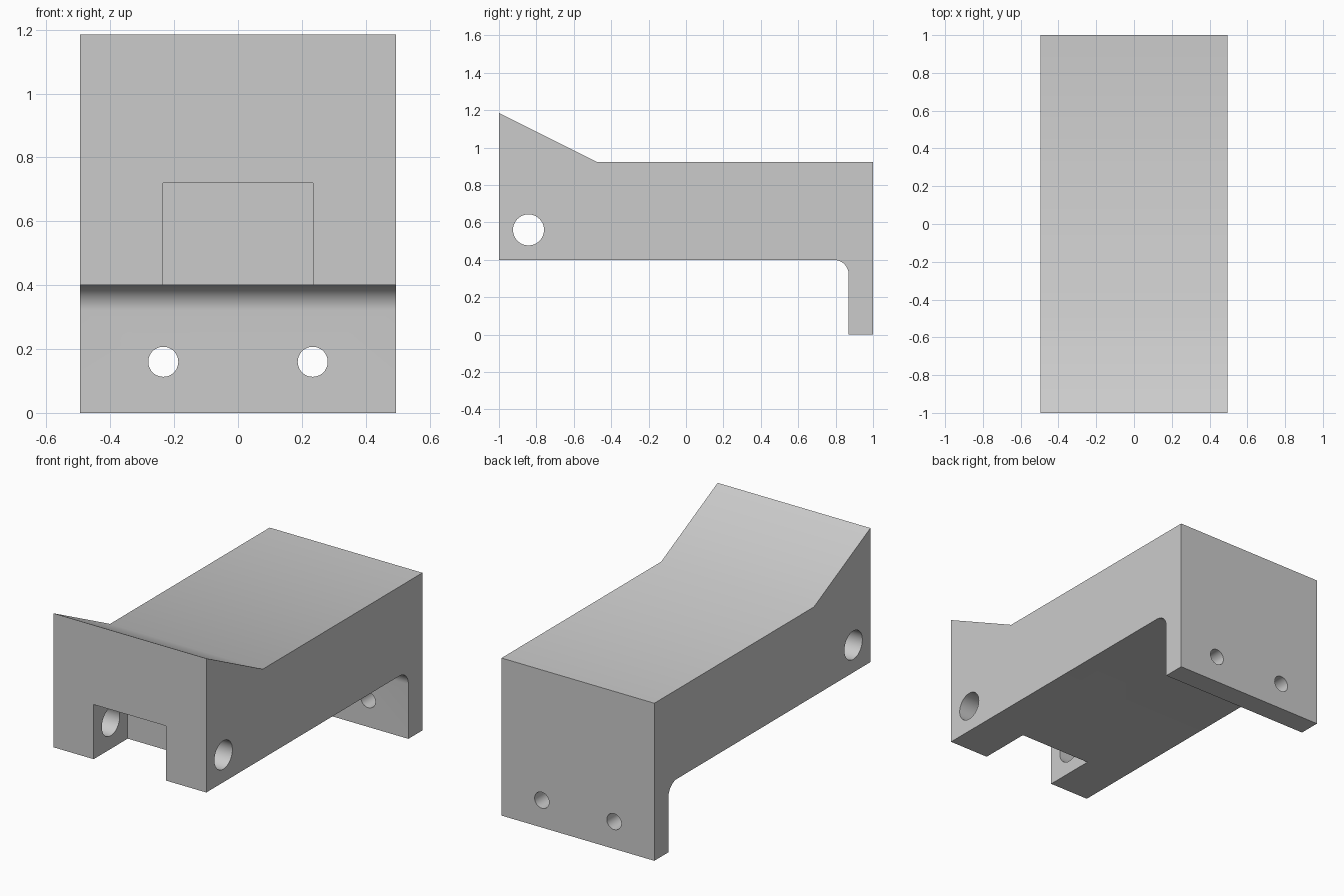
import bpy, bmesh, math

default = bpy.data.objects.get("Cube")
if default:
    bpy.data.objects.remove(default, do_unlink=True)

# Single plain grey material
grey = bpy.data.materials.new("plain grey")
grey.use_nodes = True
grey.diffuse_color = (0.6, 0.6, 0.6, 1)
grey.node_tree.nodes["Principled BSDF"].inputs["Base Color"].default_value = (0.6, 0.6, 0.6, 1)

HALF_WIDTH = 0.495
BASE_Z = 0.4       # underside of the block
LEG_Y = 0.87       # inner face of the rear leg
FILLET = 0.08
SLOT_DEPTH = 0.315
SLOT_TOP = 0.72


def extruded_profile(name, points, half_width):
    """Extrude a (y, z) outline across x."""
    bm = bmesh.new()
    face = bm.faces.new([bm.verts.new((-half_width, y, z)) for y, z in points])
    extruded = bmesh.ops.extrude_face_region(bm, geom=[face])["geom"]
    verts = [v for v in extruded if isinstance(v, bmesh.types.BMVert)]
    bmesh.ops.translate(bm, verts=verts, vec=(2 * half_width, 0, 0))
    bmesh.ops.recalc_face_normals(bm, faces=bm.faces)
    mesh = bpy.data.meshes.new(name)
    bm.to_mesh(mesh)
    bm.free()
    obj = bpy.data.objects.new(name, mesh)
    bpy.context.collection.objects.link(obj)
    obj.data.materials.append(grey)
    return obj


def cut(target, cutter):
    cutter.hide_render = True
    mod = target.modifiers.new("cut", 'BOOLEAN')
    mod.operation = 'DIFFERENCE'
    mod.solver = 'EXACT'
    mod.object = cutter
    bpy.context.view_layer.objects.active = target
    bpy.ops.object.modifier_apply(modifier=mod.name)
    bpy.data.objects.remove(cutter, do_unlink=True)


def drill(target, location, radius, depth, rotation):
    bpy.ops.mesh.primitive_cylinder_add(vertices=48, radius=radius, depth=depth,
                                        location=location, rotation=rotation)
    cutter = bpy.context.object
    cutter.data.materials.append(grey)
    cut(target, cutter)


# Side outline: ramped front, flat top, rear leg with filleted inner corner
arc = []
for i in range(13):
    a = math.pi / 2 * i / 12
    arc.append((LEG_Y - FILLET + FILLET * math.cos(a),
                BASE_Z - FILLET + FILLET * math.sin(a)))
outline = [(-1, BASE_Z), (-1, 1.185), (-0.477, 0.923), (1, 0.923), (1, 0), (LEG_Y, 0)] + arc
block = extruded_profile("bracket_block", outline, HALF_WIDTH)

# Open slot in the front underside
slot = extruded_profile("slot_cutter", [(-1.2, 0.2), (-1.2, SLOT_TOP),
                                        (-1 + SLOT_DEPTH, SLOT_TOP),
                                        (-1 + SLOT_DEPTH, 0.2)], 0.235)
cut(block, slot)

# Cross pin hole and the two leg screw holes
drill(block, (0, -0.842, 0.56), 0.083, 1.4, (0, math.pi / 2, 0))
for side in (-1, 1):
    drill(block, (side * 0.234, 0.93, 0.16), 0.047, 0.4, (math.pi / 2, 0, 0))

# Soft shading with sharp edges kept
bpy.ops.object.select_all(action='DESELECT')
block.select_set(True)
bpy.context.view_layer.objects.active = block
bpy.ops.object.shade_smooth_by_angle(angle=math.radians(30))
